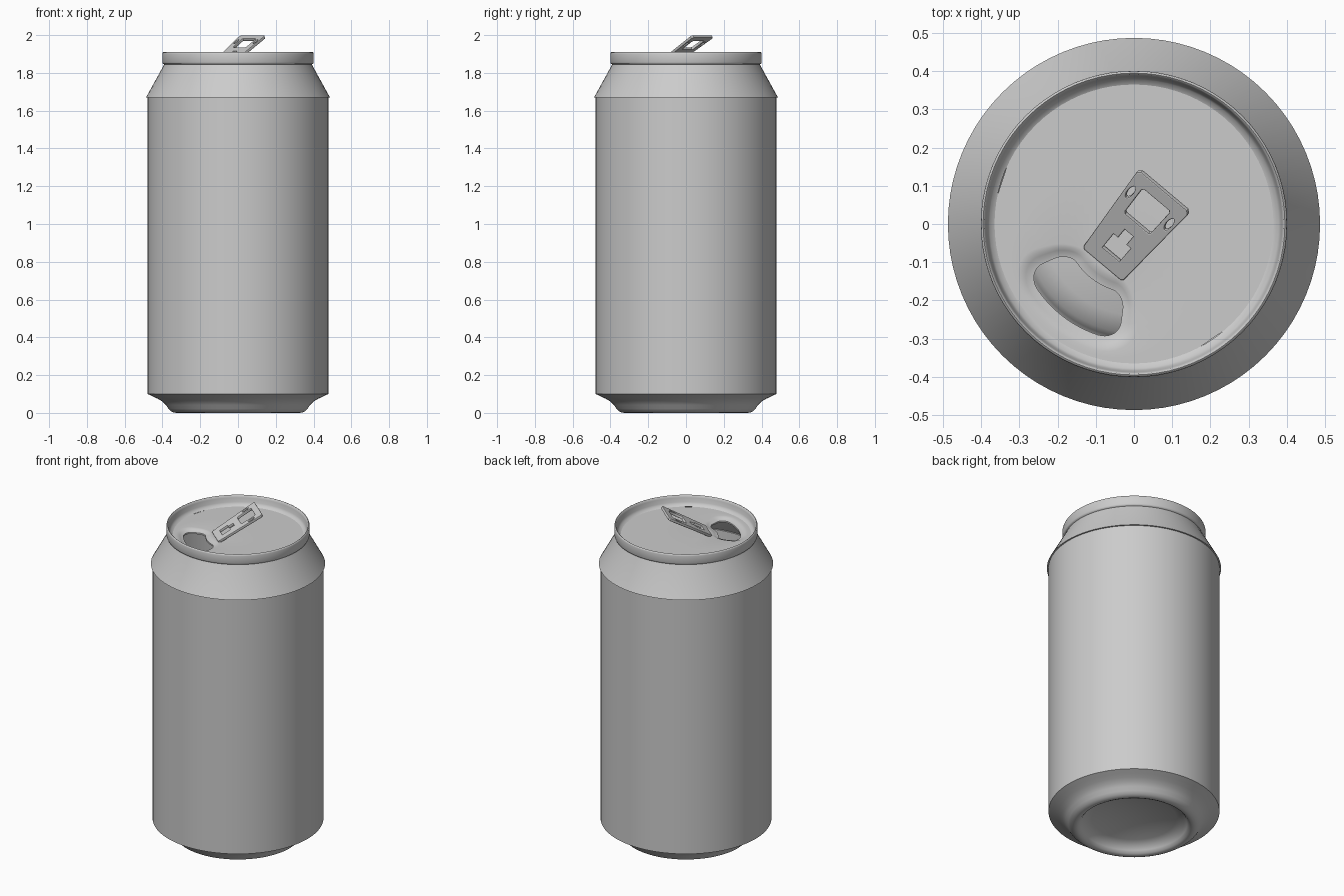
import bpy, bmesh
from math import sin, cos, pi, radians, sqrt
from mathutils import Vector

if "Cube" in bpy.data.objects:
    bpy.data.objects.remove(bpy.data.objects["Cube"])

SEG = 80
FLOOR = 1.85  # height of the lid panel


def finish(name, bm, angle=35):
    mesh = bpy.data.meshes.new(name)
    bmesh.ops.remove_doubles(bm, verts=bm.verts, dist=1e-5)
    bm.to_mesh(mesh)
    bm.free()
    ob = bpy.data.objects.new(name, mesh)
    bpy.context.collection.objects.link(ob)
    smooth(ob, angle)
    return ob


def smooth(ob, angle):
    bpy.ops.object.select_all(action='DESELECT')
    ob.select_set(True)
    bpy.context.view_layer.objects.active = ob
    bpy.ops.object.shade_smooth_by_angle(angle=radians(angle))


def skin(bm, loops):
    """Join closed loops of equal length with quads."""
    rings = [[bm.verts.new(p) for p in loop] for loop in loops]
    for a, b in zip(rings, rings[1:]):
        for i in range(len(a)):
            j = (i + 1) % len(a)
            bm.faces.new((a[i], a[j], b[j], b[i]))
    return rings


def lathe(name, profile, cap=None, angle=35):
    """Revolve (radius, height) points; cap is the height of a closing centre point."""
    bm = bmesh.new()
    rings = skin(bm, [[(r * cos(2 * pi * i / SEG), r * sin(2 * pi * i / SEG), z)
                       for i in range(SEG)] for r, z in profile])
    if cap is not None:
        c = bm.verts.new((0, 0, cap))
        for i in range(SEG):
            bm.faces.new((c, rings[0][(i + 1) % SEG], rings[0][i]))
    return finish(name, bm, angle)


# Can wall, domed base, shoulder and rolled rim
lathe("body", [(0.478, 0.10), (0.478, 1.67)])
dome = [(0.285 * k / 6, 0.09 - 0.05 * (k / 6) ** 2) for k in range(1, 7)]
lathe("base", dome + [(0.297, 0.02), (0.31, 0.006), (0.325, 0.0), (0.34, 0.002),
                      (0.355, 0.009), (0.368, 0.022), (0.382, 0.042), (0.40, 0.06),
                      (0.425, 0.075), (0.45, 0.087), (0.478, 0.10)], cap=0.09, angle=50)
lathe("shoulder", [(0.478, 1.67), (0.487, 1.67), (0.396, 1.835), (0.39, 1.85)])
lathe("rim", [(0.39, 1.845), (0.398, 1.848), (0.401, 1.856), (0.401, 1.90), (0.399, 1.908),
              (0.395, 1.91), (0.391, 1.907), (0.388, 1.895), (0.384, 1.87),
              (0.378, 1.857), (0.365, FLOOR)], angle=50)


# Lid panel with a curved drinking hole in a shallow dip
def mouth(grow, z):
    """Rounded rectangle bent around the can axis."""
    hs, hr, rad = 0.125 + grow, 0.062 + grow, 0.045 + grow
    flat = []
    for sx, sy, start in ((1, 1, 0), (-1, 1, 90), (-1, -1, 180), (1, -1, 270)):
        cx, cy = sx * (hs - rad), sy * (hr - rad)
        flat += [(cx + rad * cos(radians(start + t)), cy + rad * sin(radians(start + t)))
                 for t in range(0, 91, 10)]
        if sy == sx:  # extra points along the long arcs
            nxt = -sx * (hs - rad)
            flat += [(cx + (nxt - cx) * k / 12, sy * hr) for k in range(1, 12)]
    out = []
    for s, r in flat:
        a = radians(233) - s / 0.243
        out.append(Vector(((0.243 + r) * cos(a), (0.243 + r) * sin(a), z)))
    return out


def to_circle(p, radius):
    """Push a point away from the hole centre until it meets the lid circle."""
    c = Vector((0.243 * cos(radians(233)), 0.243 * sin(radians(233))))
    d = (p.xy - c).normalized()
    b = c.dot(d)
    q = c + d * (-b + sqrt(b * b - c.dot(c) + radius * radius))
    return Vector((q.x, q.y, FLOOR))


crest = mouth(0.04, FLOOR)
edge = [to_circle(p, 0.366) for p in crest]
loops = [mouth(0, FLOOR - 0.022), mouth(0, FLOOR - 0.013), mouth(0.01, FLOOR - 0.011),
         mouth(0.02, FLOOR - 0.006), mouth(0.03, FLOOR - 0.0015), crest]
loops += [[p.lerp(q, t) for p, q in zip(crest, edge)] for t in (0.5, 1)]
bm = bmesh.new()
skin(bm, loops)
bmesh.ops.recalc_face_normals(bm, faces=bm.faces)
if sum(f.normal.z for f in bm.faces) < 0:
    bmesh.ops.reverse_faces(bm, faces=bm.faces)
finish("lid_panel", bm, 50)


# Pull tab: outlined plate with punched openings, tilted up
def mirrored(half):
    return half + [(-x, y) for x, y in reversed(half)]


def oval(cx, cy, rx, ry):
    return [(cx + rx * cos(pi * k / 8), cy + ry * sin(pi * k / 8)) for k in range(16)]


outlines = [
    mirrored([(0.061, -0.142), (0.066, -0.137), (0.084, 0.135), (0.077, 0.142)]),
    mirrored([(0.041, 0.015), (0.047, 0.022), (0.05, 0.105), (0.044, 0.113)]),
    mirrored([(0.032, -0.107), (0.032, -0.049), (0.017, -0.049), (0.017, -0.017)]),
    oval(-0.066, 0.078, 0.011, 0.024),
    oval(0.066, 0.078, 0.011, 0.024),
]
curve = bpy.data.curves.new("pull_tab", 'CURVE')
curve.dimensions, curve.fill_mode = '2D', 'BOTH'
curve.extrude, curve.bevel_depth, curve.bevel_resolution = 0.005, 0.003, 1
for pts in outlines:
    spline = curve.splines.new('POLY')
    spline.points.add(len(pts) - 1)
    for p, (x, y) in zip(spline.points, pts):
        p.co = (x, y, 0, 1)
    spline.use_cyclic_u = True
tab = bpy.data.objects.new("pull_tab", curve)
bpy.context.collection.objects.link(tab)
tab.location = (0, -0.008, 1.9205)
tab.rotation_euler = (radians(30), 0, radians(-40))
bpy.ops.object.select_all(action='DESELECT')
tab.select_set(True)
bpy.context.view_layer.objects.active = tab
bpy.ops.object.convert(target='MESH')
smooth(bpy.context.view_layer.objects.active, 40)
